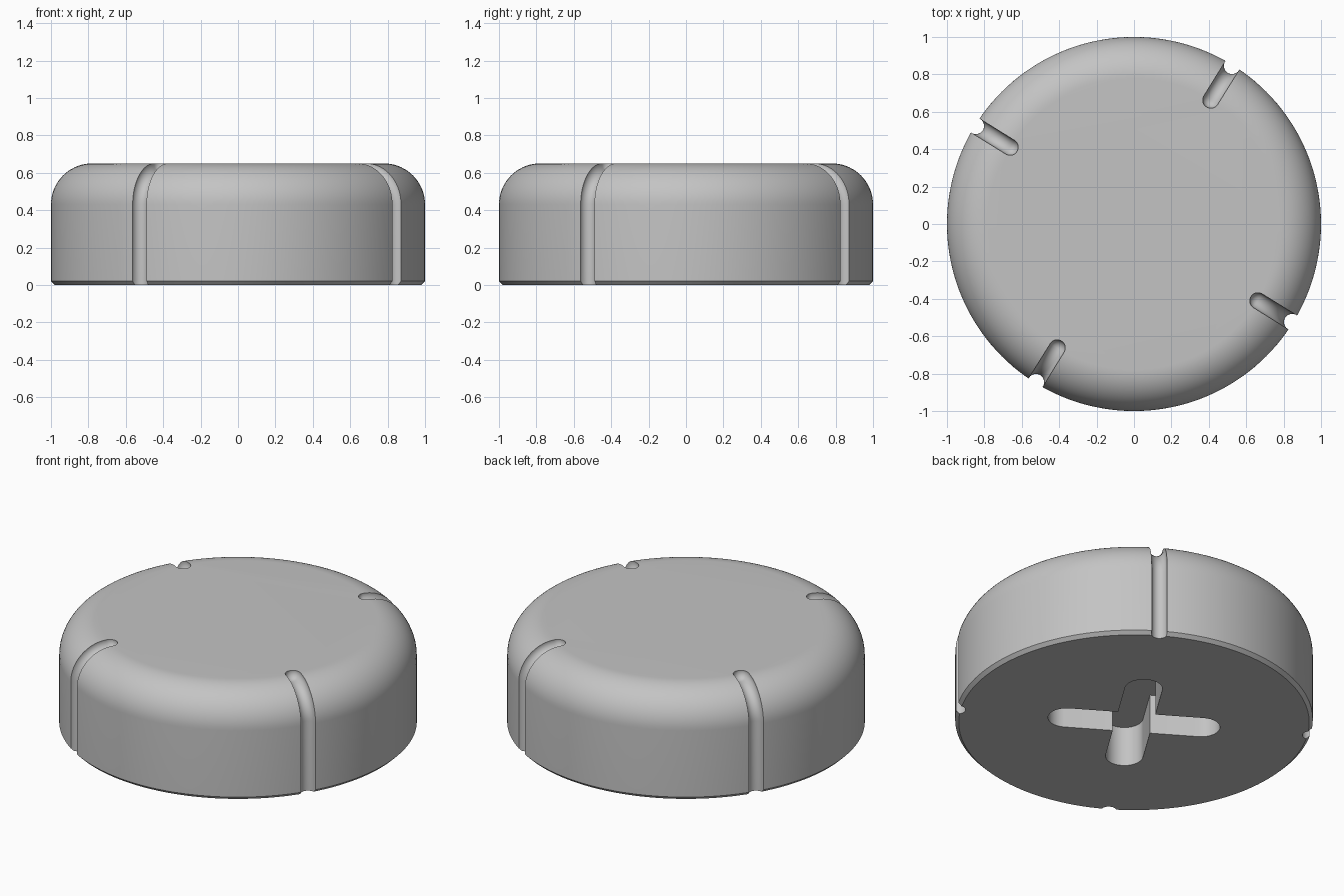
import bpy, bmesh
from math import pi, sin, cos, radians
from mathutils import Vector, Matrix

cube = bpy.data.objects.get("Cube")
if cube:
    bpy.data.objects.remove(cube, do_unlink=True)

RADIUS, HEIGHT, FILLET, CHAMFER = 1.0, 0.65, 0.22, 0.02
GROOVE = 0.044                      # groove cross-section radius
SLOT_HALF, SLOT_REACH, SLOT_DEPTH = 0.105, 0.38, 0.245
TURN = radians(58.2)                # direction of the first groove and slot arm

grey = bpy.data.materials.new("grey plastic")
grey.use_nodes = True
grey.diffuse_color = (0.55, 0.55, 0.55, 1)
grey.node_tree.nodes["Principled BSDF"].inputs["Base Color"].default_value = grey.diffuse_color


def loft(bm, rings):
    """Skin a closed solid through rings of equal point count."""
    loops = [[bm.verts.new(p) for p in ring] for ring in rings]
    for a, b in zip(loops, loops[1:]):
        for i in range(len(a)):
            j = (i + 1) % len(a)
            bm.faces.new((a[i], a[j], b[j], b[i]))
    bm.faces.new(loops[0][::-1])
    bm.faces.new(loops[-1])


def circle(centre, u, v, radius, count):
    return [centre + radius * (u * cos(2 * pi * i / count) + v * sin(2 * pi * i / count))
            for i in range(count)]


def make_object(name, bm):
    bmesh.ops.recalc_face_normals(bm, faces=bm.faces)
    mesh = bpy.data.meshes.new(name)
    bm.to_mesh(mesh)
    bm.free()
    mesh.materials.append(grey)
    obj = bpy.data.objects.new(name, mesh)
    bpy.context.collection.objects.link(obj)
    return obj


X, Y, Z = Vector((1, 0, 0)), Vector((0, 1, 0)), Vector((0, 0, 1))
flat_radius, wall_top = RADIUS - FILLET, HEIGHT - FILLET

# Round body: chamfered foot, straight wall, filleted top
profile = [(RADIUS - CHAMFER, 0), (RADIUS, CHAMFER)]
for i in range(19):
    t = i / 18 * pi / 2
    profile.append((flat_radius + FILLET * cos(t), wall_top + FILLET * sin(t)))
bm = bmesh.new()
loft(bm, [circle(Z * z, X, Y, r, 144) for r, z in profile])
body = make_object("cap_body", bm)

# Four round-bottomed grooves following the wall and fillet, with ball ends
bm = bmesh.new()
for k in range(4):
    out = Matrix.Rotation(TURN + k * pi / 2, 3, 'Z') @ X
    side = Z.cross(out)
    reach = FILLET - 0.005
    rings = [circle(out * (flat_radius + reach) - Z * 0.1, out, side, GROOVE, 24)]
    for i in range(17):
        t = i / 16 * pi / 2
        normal = out * cos(t) + Z * sin(t)
        rings.append(circle(out * flat_radius + Z * wall_top + normal * reach,
                            normal, side, GROOVE, 24))
    for i in range(1, 9):
        t = i / 8 * radians(86)
        centre = out * (flat_radius - GROOVE * sin(t)) + Z * (wall_top + reach)
        rings.append(circle(centre, Z, side, GROOVE * cos(t), 24))
    loft(bm, rings)
grooves = make_object("groove_cutter", bm)

# Cross-shaped socket with rounded arm ends in the underside
outline = []
for k in range(4):
    turn = Matrix.Rotation(TURN + k * pi / 2, 3, 'Z')
    for i in range(17):
        t = -pi / 2 + i / 16 * pi
        outline.append(turn @ Vector((SLOT_REACH + SLOT_HALF * cos(t), SLOT_HALF * sin(t), 0)))
    outline.append(turn @ Vector((SLOT_HALF, SLOT_HALF, 0)))
bm = bmesh.new()
loft(bm, [[p + Z * z for p in outline] for z in (-0.1, SLOT_DEPTH)])
socket = make_object("socket_cutter", bm)

# Carve the body, then drop the cutters
bpy.ops.object.select_all(action='DESELECT')
bpy.context.view_layer.objects.active = body
body.select_set(True)
for cutter in (grooves, socket):
    cutter.hide_render = True
    mod = body.modifiers.new(cutter.name, 'BOOLEAN')
    mod.operation, mod.solver, mod.object = 'DIFFERENCE', 'EXACT', cutter
    bpy.ops.object.modifier_apply(modifier=mod.name)
    bpy.data.objects.remove(cutter, do_unlink=True)
bpy.ops.object.shade_smooth_by_angle(angle=radians(30))
